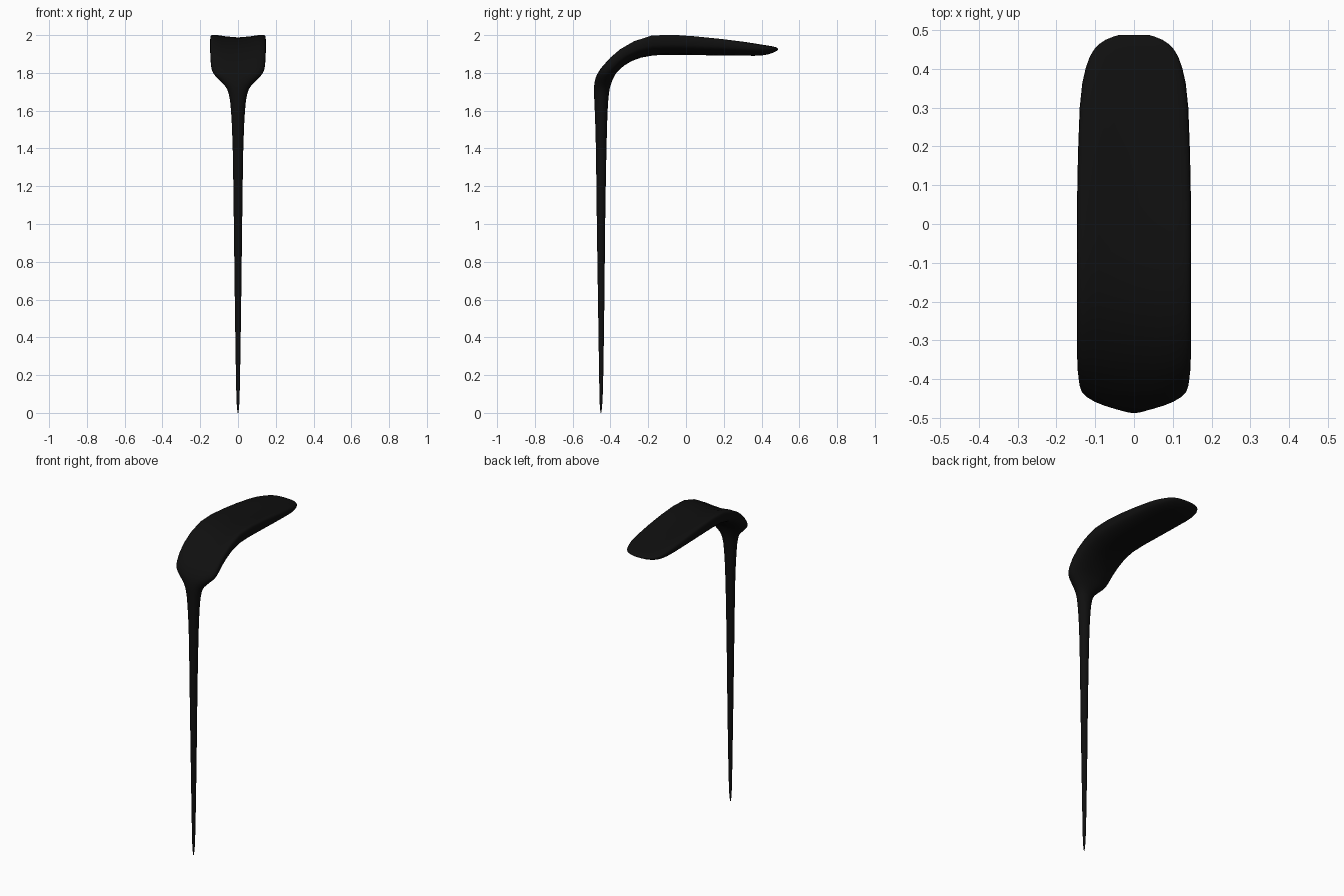
import bpy, bmesh
from math import sin, cos, pi, copysign
from mathutils import Vector

if "Cube" in bpy.data.objects:
    bpy.data.objects.remove(bpy.data.objects["Cube"])

SIDES = 32

# Head rings: outer (y, z), inner (y, z), half width, saddle dip
HEAD = [
    (-.483, 1.60, -.415, 1.60, .037, 0),
    (-.487, 1.69, -.409, 1.68, .048, 0),
    (-.486, 1.735, -.403, 1.72, .066, .001),
    (-.478, 1.775, -.392, 1.755, .102, .004),
    (-.463, 1.805, -.378, 1.785, .130, .007),
    (-.435, 1.842, -.355, 1.815, .142, .011),
    (-.345, 1.920, -.287, 1.863, .147, .021),
    (-.180, 1.984, -.170, 1.893, .147, .030),
    (.05, 1.981, .05, 1.894, .147, .028),
    (.30, 1.962, .30, 1.891, .140, .016),
    (.40, 1.949, .40, 1.892, .125, .010),
    (.45, 1.942, .45, 1.903, .103, .005),
    (.475, 1.936, .475, 1.914, .073, .002),
    (.487, 1.929, .487, 1.921, .040, 0),
]

# Stem rings: height, front y, radius
STEM = [(0, -.452, .0015), (.05, -.457, .007), (.2, -.460, .011),
        (.6, -.466, .017), (1.0, -.472, .022), (1.4, -.477, .028)]
rings = [(y, z, y + 2 * r, z, r, 0) for z, y, r in STEM] + HEAD


def power(v, n):
    return copysign(abs(v) ** (2 / n), v)


def refine(rows):
    """Add a smooth in-between ring after each ring."""
    out = []
    for i in range(len(rows) - 1):
        a, b, c, d = (rows[min(max(i + k, 0), len(rows) - 1)] for k in (-1, 0, 1, 2))
        out += [b, tuple((9 * (q + r) - p - s) / 16 for p, q, r, s in zip(a, b, c, d))]
    return out + [rows[-1]]


# Body: tapered stem bending into a flat, slightly saddled head
bm = bmesh.new()
loops = []
for oy, oz, iy, iz, w, dip in refine(rings):
    outer, inner = Vector((0, oy, oz)), Vector((0, iy, iz))
    mid, half = (outer + inner) / 2, (outer - inner) / 2
    normal = half.normalized()
    n = 2 + max(dip, 0) * 66  # squarer section where the saddle is deeper
    ring = []
    for k in range(SIDES):
        a = 2 * pi * k / SIDES
        u, v = power(cos(a), n), power(sin(a), n)
        ring.append(bm.verts.new(mid + half * v + normal * dip * u * u + Vector((w * u, 0, 0))))
    loops.append(ring)
for r0, r1 in zip(loops, loops[1:]):
    for k in range(SIDES):
        j = (k + 1) % SIDES
        bm.faces.new((r0[k], r0[j], r1[j], r1[k]))
bm.faces.new(loops[0][::-1])
bm.faces.new(loops[-1])
bmesh.ops.recalc_face_normals(bm, faces=bm.faces)
for f in bm.faces:
    f.smooth = True
mesh = bpy.data.meshes.new("stem_and_head")
bm.to_mesh(mesh)
bm.free()
body = bpy.data.objects.new("stem_and_head", mesh)
bpy.context.collection.objects.link(body)

# Black finish
black = bpy.data.materials.new("black")
black.diffuse_color = (.005, .005, .005, 1)
black.use_nodes = True
black.node_tree.nodes["Principled BSDF"].inputs["Base Color"].default_value = black.diffuse_color
mesh.materials.append(black)
